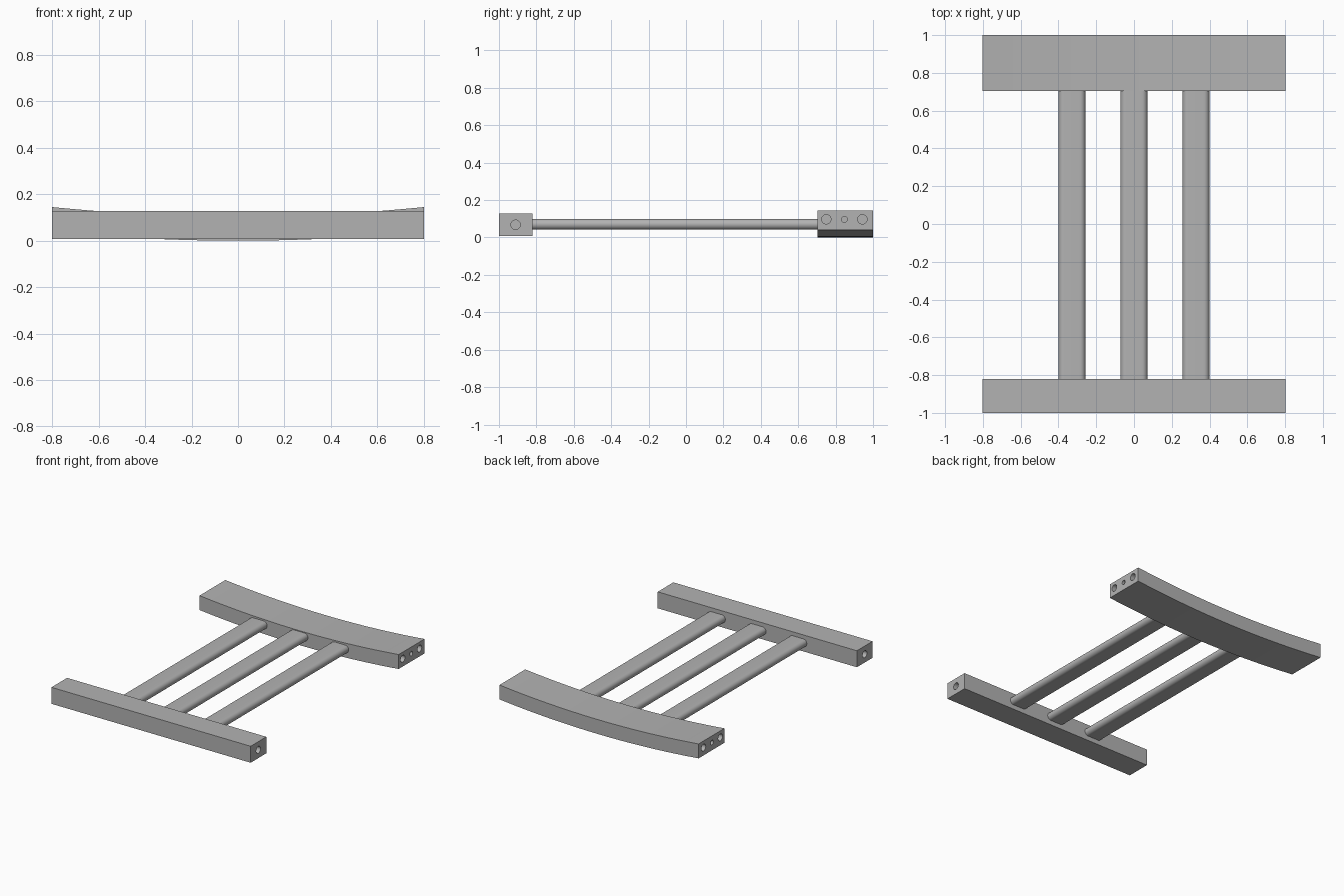
import bpy
import bmesh
import math
from mathutils import Matrix

if "Cube" in bpy.data.objects:
    bpy.data.objects.remove(bpy.data.objects["Cube"])

HALF = 0.802          # half the rail length
SAG = 0.04            # rise of the curved rail at its ends

grey = bpy.data.materials.new("plain_grey")
grey.use_nodes = True
GREY = (0.45, 0.45, 0.45, 1)
grey.diffuse_color = GREY
grey.node_tree.nodes["Principled BSDF"].inputs["Base Color"].default_value = GREY


def extrude_profile(name, points, offset):
    """Fill a closed 3D outline and extrude it along offset."""
    bm = bmesh.new()
    face = bm.faces.new([bm.verts.new(p) for p in points])
    out = bmesh.ops.extrude_face_region(bm, geom=[face])
    verts = [v for v in out["geom"] if isinstance(v, bmesh.types.BMVert)]
    bmesh.ops.translate(bm, verts=verts, vec=offset)
    bmesh.ops.recalc_face_normals(bm, faces=bm.faces)
    mesh = bpy.data.meshes.new(name)
    bm.to_mesh(mesh)
    bm.free()
    mesh.materials.append(grey)
    obj = bpy.data.objects.new(name, mesh)
    bpy.context.collection.objects.link(obj)
    return obj


def activate(obj):
    bpy.ops.object.select_all(action="DESELECT")
    obj.select_set(True)
    bpy.context.view_layer.objects.active = obj


def smooth(obj):
    activate(obj)
    bpy.ops.object.shade_smooth_by_angle(angle=math.radians(30))


def drill_ends(obj, holes, depth=0.12):
    """Cut blind dowel holes (y, z, radius) into both ends of a rail."""
    bm = bmesh.new()
    for y, z, radius in holes:
        for side in (-1, 1):
            place = Matrix.Translation((side * HALF, y, z)) @ Matrix.Rotation(math.pi / 2, 4, "Y")
            bmesh.ops.create_cone(bm, cap_ends=True, segments=32, radius1=radius,
                                  radius2=radius, depth=2 * depth, matrix=place)
    mesh = bpy.data.meshes.new("hole_cutter")
    bm.to_mesh(mesh)
    bm.free()
    mesh.materials.append(grey)
    cutter = bpy.data.objects.new("hole_cutter", mesh)
    cutter.hide_render = True
    bpy.context.collection.objects.link(cutter)
    activate(obj)
    mod = obj.modifiers.new("dowel_holes", "BOOLEAN")
    mod.operation = "DIFFERENCE"
    mod.solver = "EXACT"
    mod.object = cutter
    bpy.ops.object.modifier_apply(modifier=mod.name)
    bpy.data.objects.remove(cutter)


# Straight front rail
front = extrude_profile(
    "front_rail",
    [(-HALF, -1, 0.008), (HALF, -1, 0.008), (HALF, -1, 0.128), (-HALF, -1, 0.128)],
    (0, 0.18, 0))
drill_ends(front, [(-0.911, 0.068, 0.025)])
smooth(front)

# Curved back rail, sagging towards the middle
steps = 32
xs = [HALF * (2 * i / steps - 1) for i in range(steps + 1)]
bottom = [(x, 0.703, SAG * (x / HALF) ** 2) for x in xs]
top = [(x, y, z + 0.105) for x, y, z in reversed(bottom)]
back = extrude_profile("back_rail", bottom + top, (0, 0.297, 0))
drill_ends(back, [(0.75, 0.097, 0.025), (0.847, 0.097, 0.016), (0.943, 0.097, 0.025)])
smooth(back)

# Three flat slats with fully rounded sides, let slightly into the rails
radius = 0.0285
for name, cx in (("right_slat", -0.328), ("middle_slat", 0), ("left_slat", 0.328)):
    outline = []
    for side, start in ((1, -math.pi / 2), (-1, math.pi / 2)):
        for i in range(17):
            a = start + math.pi * i / 16
            outline.append((cx + side * (0.071 - radius) + radius * math.cos(a),
                            -0.83, 0.0705 + radius * math.sin(a)))
    smooth(extrude_profile(name, outline, (0, 1.545, 0)))
